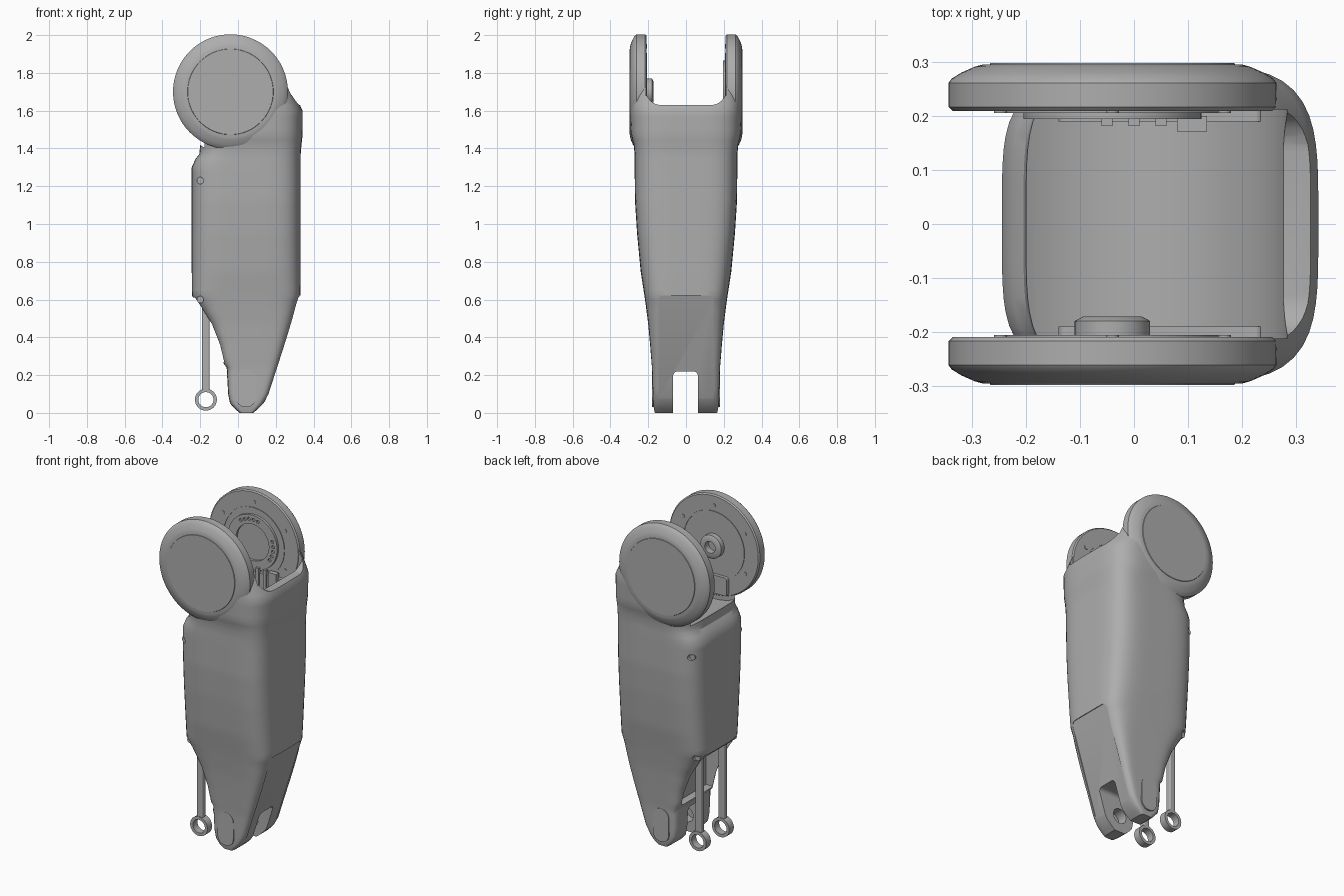
import bpy, bmesh, math
from mathutils import Matrix, Vector

cube = bpy.data.objects.get("Cube")
if cube:
    bpy.data.objects.remove(cube, do_unlink=True)

grey = bpy.data.materials.new("satin grey")
grey.use_nodes = True
colour = (0.42, 0.42, 0.42, 1)
grey.diffuse_color = colour
grey.node_tree.nodes["Principled BSDF"].inputs["Base Color"].default_value = colour

JOINT = Vector((-0.04, 0, 1.7))
ANKLE = Vector((0.045, 0, 0.1))


def finish(name, bm):
    bmesh.ops.recalc_face_normals(bm, faces=bm.faces)
    mesh = bpy.data.meshes.new(name)
    bm.to_mesh(mesh)
    bm.free()
    mesh.materials.append(grey)
    obj = bpy.data.objects.new(name, mesh)
    bpy.context.collection.objects.link(obj)
    return obj


def activate(obj):
    bpy.ops.object.select_all(action='DESELECT')
    obj.select_set(True)
    bpy.context.view_layer.objects.active = obj


def smooth(obj, angle=32):
    activate(obj)
    bpy.ops.object.shade_smooth_by_angle(angle=math.radians(angle))
    return obj


def lathe(name, profile, centre, side=1, steps=72):
    """Spin (radius, y) points around a y axis through centre."""
    bm = bmesh.new()
    verts = [bm.verts.new((r, y * side, 0)) for r, y in profile]
    edges = [bm.edges.new(pair) for pair in zip(verts, verts[1:])]
    bmesh.ops.spin(bm, geom=verts + edges, cent=(0, 0, 0), axis=(0, 1, 0),
                   angle=math.tau, steps=steps)
    bmesh.ops.remove_doubles(bm, verts=bm.verts, dist=1e-5)
    bmesh.ops.translate(bm, verts=bm.verts, vec=(centre[0], 0, centre[2]))
    return finish(name, bm)


def pin(name, x, z, r, y0, y1, steps=32):
    return lathe(name, [(0, y0), (r, y0), (r, y1), (0, y1)], (x, 0, z), 1, steps)


def box(name, low, high, bevel=0, axis=0, tilt=0):
    """Box between two corners, with edges along one axis rounded."""
    low, high = Vector(low), Vector(high)
    bm = bmesh.new()
    bmesh.ops.create_cube(bm, size=1)
    bmesh.ops.scale(bm, vec=high - low, verts=bm.verts)
    if bevel:
        edges = [e for e in bm.edges
                 if abs((e.verts[0].co - e.verts[1].co).normalized()[axis]) > 0.9]
        bmesh.ops.bevel(bm, geom=edges, offset=bevel, segments=8,
                        profile=0.5, affect='EDGES')
    bmesh.ops.rotate(bm, verts=bm.verts, matrix=Matrix.Rotation(tilt, 3, 'Y'))
    bmesh.ops.translate(bm, verts=bm.verts, vec=(low + high) / 2)
    return finish(name, bm)


def cut(obj, cutter):
    cutter.hide_render = True
    activate(obj)
    mod = obj.modifiers.new("cut", 'BOOLEAN')
    mod.operation, mod.solver, mod.object = 'DIFFERENCE', 'EXACT', cutter
    bpy.ops.object.modifier_apply(modifier=mod.name)
    bpy.data.objects.remove(cutter, do_unlink=True)


# Shell sections: height, back x, front x, half width, squareness
sections = [
    (0, .01, .08, .165, 9), (.02, -.015, .105, .17, 9), (.05, -.042, .135, .173, 9),
    (.1, -.052, .164, .175, 9), (.24, -.06, .21, .18, 8), (.26, -.075, .217, .182, 8),
    (.36, -.1, .25, .19, 7), (.47, -.145, .285, .2, 6), (.57, -.21, .315, .213, 5),
    (.62, -.243, .33, .22, 5), (.75, -.245, .332, .24, 4.5), (.95, -.245, .332, .259, 4.5),
    (1.12, -.245, .332, .27, 4.5), (1.3, -.245, .332, .272, 4.5), (1.345, -.225, .332, .272, 4.5),
    (1.37, -.205, .332, .272, 4.5), (1.42, -.2, .336, .277, 4.3), (1.47, -.21, .342, .29, 4),
    (1.6, -.23, .342, .295, 4), (1.72, -.23, .285, .293, 4), (1.82, -.2, .215, .275, 4),
]


def superellipse(z, x0, x1, half, n, count=80):
    ring = []
    for i in range(count):
        a = math.tau * i / count
        c, s = math.cos(a), math.sin(a)
        k = (abs(c) ** n + abs(s) ** n) ** (-1 / n)
        ring.append(((x0 + x1) / 2 + (x1 - x0) / 2 * c * k, half * s * k, z))
    return ring


bm = bmesh.new()
rings = []
for a, b in zip(sections, sections[1:]):
    steps = max(1, round((b[0] - a[0]) / 0.03))
    for i in range(steps):
        mix = [p + (q - p) * i / steps for p, q in zip(a, b)]
        rings.append([bm.verts.new(p) for p in superellipse(*mix)])
rings.append([bm.verts.new(p) for p in superellipse(*sections[-1])])
for low, high in zip(rings, rings[1:]):
    for i in range(len(low)):
        bm.faces.new((low[i - 1], low[i], high[i], high[i - 1]))
bm.faces.new(rings[0])
bm.faces.new(rings[-1])
shell = finish("leg_shell", bm)

# Joint cradle, ankle fork, rod bay and sloped front recess
cut(shell, pin("cradle_cutter", JOINT.x, JOINT.z, .325, -.212, .212, 96))
cut(shell, box("rim_cutter", (-.6, -.212, 1.63), (.6, .212, 2.4), .08, 0))
cut(shell, box("fork_cutter", (-.5, -.068, -.3), (.5, .063, .22), .025, 0))
cut(shell, box("rod_bay_cutter", (-.4, -.15, .27), (-.03, .15, .61)))
slope = math.atan2(.18, .57)
normal = Vector((math.cos(slope), 0, -math.sin(slope)))
mid = Vector((.24, 0, .335)) + normal * .042
size = Vector((.05, .145, .3))
cut(shell, box("front_recess_cutter", mid - size, mid + size, .03, 0, slope))
for x, z, r, y in ((ANKLE.x, ANKLE.z, .045, .13), (-.2, 1.23, .018, .3), (-.2, .6, .018, .3)):
    cut(shell, pin("hole_cutter", x, z, r, -y, y))
smooth(shell)

# Cover screws sit inside their holes
for z, y in ((1.23, .225), (.6, .175)):
    pin("cover_screw", -.2, z, .018, -y, y)

cheek = [(0, .21), (.297, .21), (.304, .217), (.304, .262), (.298, .27),
         (.28, .281), (.255, .292), (.24, .296), (0, .296)]
for side, name in ((-1, "front"), (1, "back")):
    # Joint cheeks with a flush outer cap and inner bearing plate
    smooth(lathe(name + "_cheek", cheek, JOINT, side, 96))
    smooth(lathe(name + "_cheek_cap", [(0, .295), (.228, .295), (.226, .299), (0, .299)], JOINT, side))
    smooth(lathe(name + "_inner_rim", [(.2, .212), (.2, .206), (.206, .206), (.206, .212)], JOINT, side))
    for i in range(6):
        a = math.tau * (i + .5) / 6
        x, z = JOINT.x + .24 * math.cos(a), JOINT.z + .24 * math.sin(a)
        y = sorted((side * .206, side * .215))
        pin(name + "_cheek_bolt", x, z, .012, y[0], y[1], 16)
    # Bracket under the bearing
    y = sorted((side * .19, side * .22))
    box(name + "_bracket", (-.14, y[0], 1.42), (.24, y[1], 1.53), .015, 1)

    # Rounded ankle plates on the outside of the fork
    y = sorted((side * .17, side * .181))
    box(name + "_ankle_plate", (-.01, y[0], .03), (.095, y[1], .23), .05, 1)

    # Push rods with an eye at the lower end
    y = side * .11
    smooth(lathe(name + "_rod_eye", [(.04, y - .022), (.058, y - .022), (.058, y + .022),
                                     (.04, y + .022), (.04, y - .022)], (-.17, 0, .07), 1, 48))
    box(name + "_push_rod", (-.19, y - .018, .12), (-.15, y + .018, .64), .008, 2)

# Bearing boss on the front cheek
smooth(lathe("bearing_boss", [(.035, .215), (.035, .172), (.055, .172), (.07, .18), (.07, .215)],
             JOINT, -1, 48))

# Drilled bearing ring on the back cheek
ring = lathe("bearing_ring", [(.11, .215), (.11, .195), (.165, .195), (.165, .215), (.11, .215)], JOINT, 1)
for i in range(5):
    for base in (-.6, 1.3, 3.2):
        a = base + .22 * i
        cut(ring, pin("drill", JOINT.x + .138 * math.cos(a), JOINT.z + .138 * math.sin(a),
                      .01, .18, .205, 12))
smooth(ring)
box("cable_clip", (.08, .172, 1.47), (.135, .2, 1.56))
for i in range(4):
    x = -.06 + .05 * i
    box("bracket_rib", (x, .182, 1.43), (x + .02, .2, 1.56))
